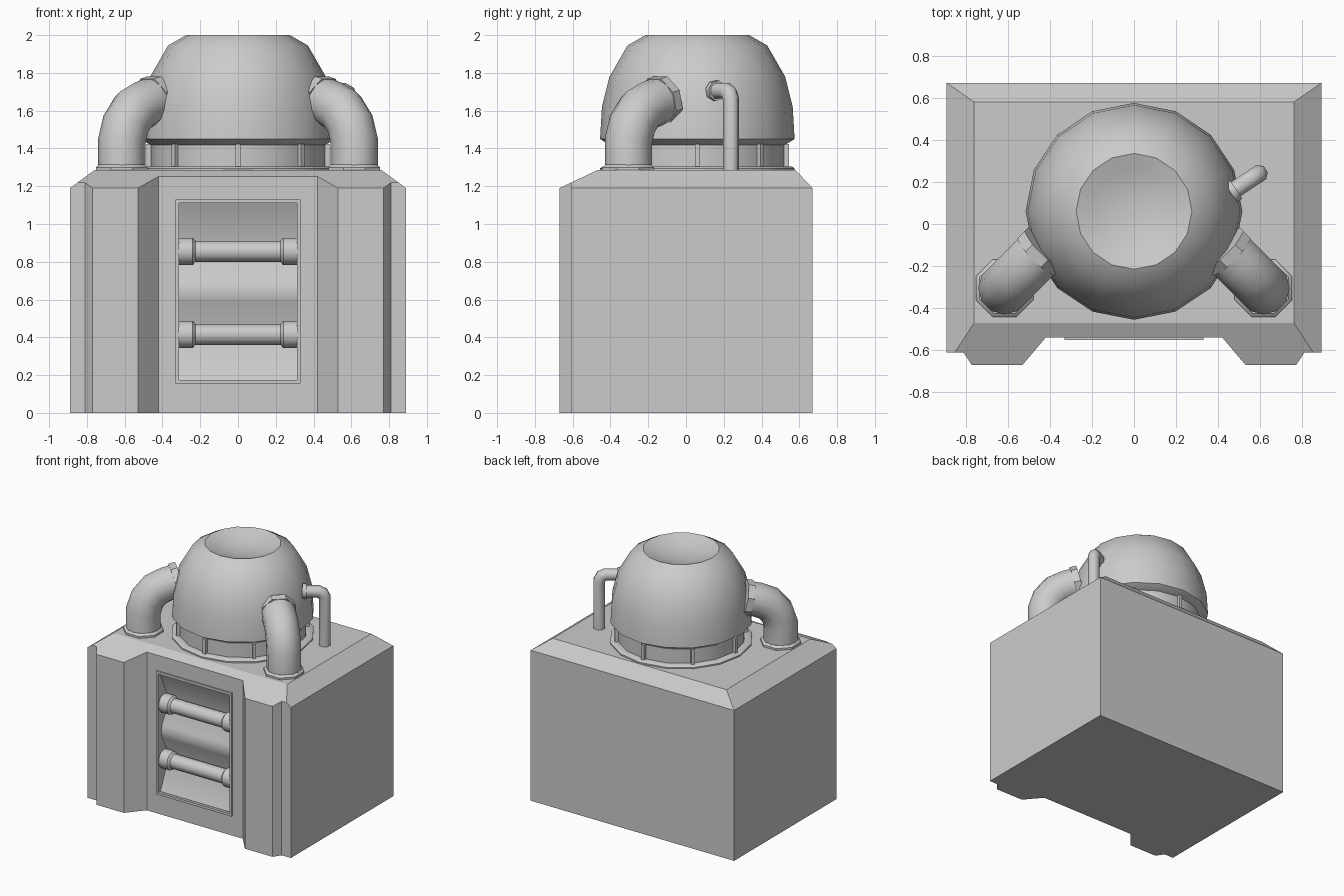
import bpy, bmesh, math
from mathutils import Vector, Matrix

if "Cube" in bpy.data.objects:
    bpy.data.objects.remove(bpy.data.objects["Cube"])

grey = bpy.data.materials.new("light_grey")
grey.diffuse_color = (0.6, 0.6, 0.6, 1)
grey.use_nodes = True
grey.node_tree.nodes["Principled BSDF"].inputs["Base Color"].default_value = grey.diffuse_color


def finish(name, bm, angle=None):
    bmesh.ops.recalc_face_normals(bm, faces=bm.faces)
    me = bpy.data.meshes.new(name)
    bm.to_mesh(me)
    bm.free()
    me.materials.append(grey)
    ob = bpy.data.objects.new(name, me)
    bpy.context.collection.objects.link(ob)
    if angle:
        bpy.ops.object.select_all(action='DESELECT')
        ob.select_set(True)
        bpy.context.view_layer.objects.active = ob
        bpy.ops.object.shade_smooth_by_angle(angle=math.radians(angle))
    return ob


def prism(bm, pts, offset):
    """Extrude a closed polygon along an offset."""
    f = bm.faces.new([bm.verts.new(p) for p in pts])
    r = bmesh.ops.extrude_face_region(bm, geom=[f], use_keep_orig=True)
    vs = [g for g in r['geom'] if isinstance(g, bmesh.types.BMVert)]
    bmesh.ops.translate(bm, vec=offset, verts=vs)
    return bm


def box(bm, lo, hi):
    size = [b - a for a, b in zip(lo, hi)]
    mid = [(a + b) / 2 for a, b in zip(lo, hi)]
    bmesh.ops.create_cube(bm, size=1, matrix=Matrix.Translation(mid) @ Matrix.Diagonal((*size, 1)))


def lathe(bm, profile, n, centre, axis=(0, 0, 1), turn=0.0):
    """Revolve (radius, height) points about an axis; ends are capped."""
    rot = Vector((0, 0, 1)).rotation_difference(Vector(axis)).to_matrix()
    rings = []
    for r, h in profile:
        rings.append([bm.verts.new(Vector(centre) + rot @ Vector((
            r * math.cos(turn + math.tau * i / n), r * math.sin(turn + math.tau * i / n), h)))
            for i in range(n)])
    skin(bm, rings)


def skin(bm, rings):
    n = len(rings[0])
    for a, b in zip(rings, rings[1:]):
        for i in range(n):
            bm.faces.new((a[i], a[(i + 1) % n], b[(i + 1) % n], b[i]))
    bm.faces.new(rings[0][::-1])
    bm.faces.new(rings[-1])


def tube(bm, base, heading, path, radius, n):
    """Sweep a ring along a planar path of (distance along heading, z)."""
    d = Vector(heading).normalized()
    side = d.cross(Vector((0, 0, 1)))
    pts = [Vector((base[0], base[1], 0)) + d * s + Vector((0, 0, z)) for s, z in path]
    rings = []
    for i, p in enumerate(pts):
        t1 = (p - pts[i - 1]).normalized() if i else (pts[1] - p).normalized()
        t2 = (pts[i + 1] - p).normalized() if i < len(pts) - 1 else t1
        t = (t1 + t2).normalized()
        up = side.cross(t)
        k = 1 / max(t.dot(t1), 0.5)
        rings.append([bm.verts.new(p + radius * (
            side * math.cos(math.tau * (j + .5) / n) + up * k * math.sin(math.tau * (j + .5) / n)))
            for j in range(n)])
    skin(bm, rings)
    return pts[-1], (pts[-1] - pts[-2]).normalized()


# Body: notched outline extruded, then its top edges cut to slopes
half = [(0.42, -0.54), (0.53, -0.67), (0.77, -0.67), (0.81, -0.61), (0.89, -0.61), (0.89, 0.67)]
outline = half + [(-x, y) for x, y in reversed(half)]
bm = prism(bmesh.new(), [(x, y, 0) for x, y in outline], (0, 0, 1.285))
for co, no in (((0.89, 0, 1.19), (0.095, 0, 0.13)), ((-0.89, 0, 1.19), (-0.095, 0, 0.13)),
               ((0, -0.67, 1.19), (0, -0.095, 0.2)), ((0, 0.67, 1.19), (0, 0.095, 0.09))):
    bmesh.ops.bisect_plane(bm, geom=bm.verts[:] + bm.edges[:] + bm.faces[:], dist=1e-5,
                           plane_co=co, plane_no=no, clear_outer=True)
    bmesh.ops.holes_fill(bm, edges=[e for e in bm.edges if e.is_boundary], sides=0)
body = finish("body", bm)

# Front opening
bm = bmesh.new()
box(bm, (-0.315, -0.8, 0.17), (0.315, -0.39, 1.11))
cutter = finish("opening_cutter", bm)
cutter.hide_render = True
mod = body.modifiers.new("opening", 'BOOLEAN')
mod.operation = 'DIFFERENCE'
mod.solver = 'EXACT'
mod.object = cutter
bpy.ops.object.select_all(action='DESELECT')
body.select_set(True)
bpy.context.view_layer.objects.active = body
bpy.ops.object.modifier_apply(modifier=mod.name)
bpy.data.objects.remove(cutter)

# Zigzag back plate inside the opening
zig = [(-0.53, 1.11), (-0.43, 0.9), (-0.43, 0.81), (-0.5, 0.69), (-0.51, 0.64), (-0.5, 0.59),
       (-0.43, 0.46), (-0.43, 0.37), (-0.52, 0.17), (-0.385, 0.17), (-0.385, 1.11)]
finish("louvre_plate", prism(bmesh.new(), [(-0.315, y, z) for y, z in zig], (0.63, 0, 0)), 40)

# Thin rim round the opening
bm = bmesh.new()
for s in (-1, 1):
    x = sorted((s * 0.33, s * 0.312))
    box(bm, (x[0], -0.552, 0.155), (x[1], -0.53, 1.13))
for z in (0.155, 1.11):
    box(bm, (-0.312, -0.552, z), (0.312, -0.53, z + 0.02))
finish("opening_rim", bm)

# Horizontal bars with thicker end collars
for k, z in enumerate((0.855, 0.415)):
    bm = bmesh.new()
    lathe(bm, [(0.072, -0.315), (0.072, -0.24), (0.055, -0.225), (0.055, 0.225),
               (0.072, 0.24), (0.072, 0.315)], 12, (0, -0.475, z), (1, 0, 0))
    finish(f"grille_bar_{k + 1}", bm, 35)

# Dome with dished top, neck, flange and ribs
C = (0, 0.06, 0)
bm = bmesh.new()
lathe(bm, [(0.45, 1.41), (0.515, 1.45), (0.505, 1.62), (0.465, 1.78), (0.37, 1.945), (0.275, 2.0),
           (0.2, 1.975), (0.12, 1.95), (0.03, 1.945)], 16, C)
finish("dome", bm, 35)
bm = bmesh.new()
lathe(bm, [(0.515, 1.27), (0.515, 1.295), (0.5, 1.305), (0.462, 1.305), (0.462, 1.42)], 16, C)
finish("neck", bm, 35)
bm = bmesh.new()
for i in range(8):
    r = bmesh.ops.create_cube(bm, size=1, matrix=Matrix.Translation(C)
                              @ Matrix.Rotation(math.tau * i / 8, 4, 'Z')
                              @ Matrix.Translation((0.46, 0, 1.36))
                              @ Matrix.Diagonal((0.05, 0.024, 0.125, 1)))
finish("neck_ribs", bm)

# Large elbow pipes, mirrored left and right
for s, side in ((-1, "left"), (1, "right")):
    base = (s * 0.615, -0.305)
    bm = bmesh.new()
    path = [(0, 1.27), (0, 1.44), (0.03, 1.53), (0.09, 1.6), (0.17, 1.635), (0.27, 1.66)]
    end, d = tube(bm, base, (-s, 1, 0), path, 0.125, 12)
    finish(f"{side}_elbow_pipe", bm, 50)
    bm = bmesh.new()
    lathe(bm, [(0.148, 1.27), (0.148, 1.3), (0.13, 1.315)], 8, (*base, 0), turn=math.pi / 8)
    lathe(bm, [(0.135, -0.05), (0.135, 0.0)], 8, end, d, math.pi / 8)
    finish(f"{side}_pipe_collars", bm, 35)

# Thin vent pipe
bm = bmesh.new()
end, d = tube(bm, (0.592, 0.238), (-0.83, -0.55, 0),
              [(0, 1.27), (0, 1.66), (0.015, 1.69), (0.045, 1.705), (0.16, 1.705)], 0.044, 8)
lathe(bm, [(0.056, -0.03), (0.056, 0.0)], 8, end, d)
finish("vent_pipe", bm, 50)
